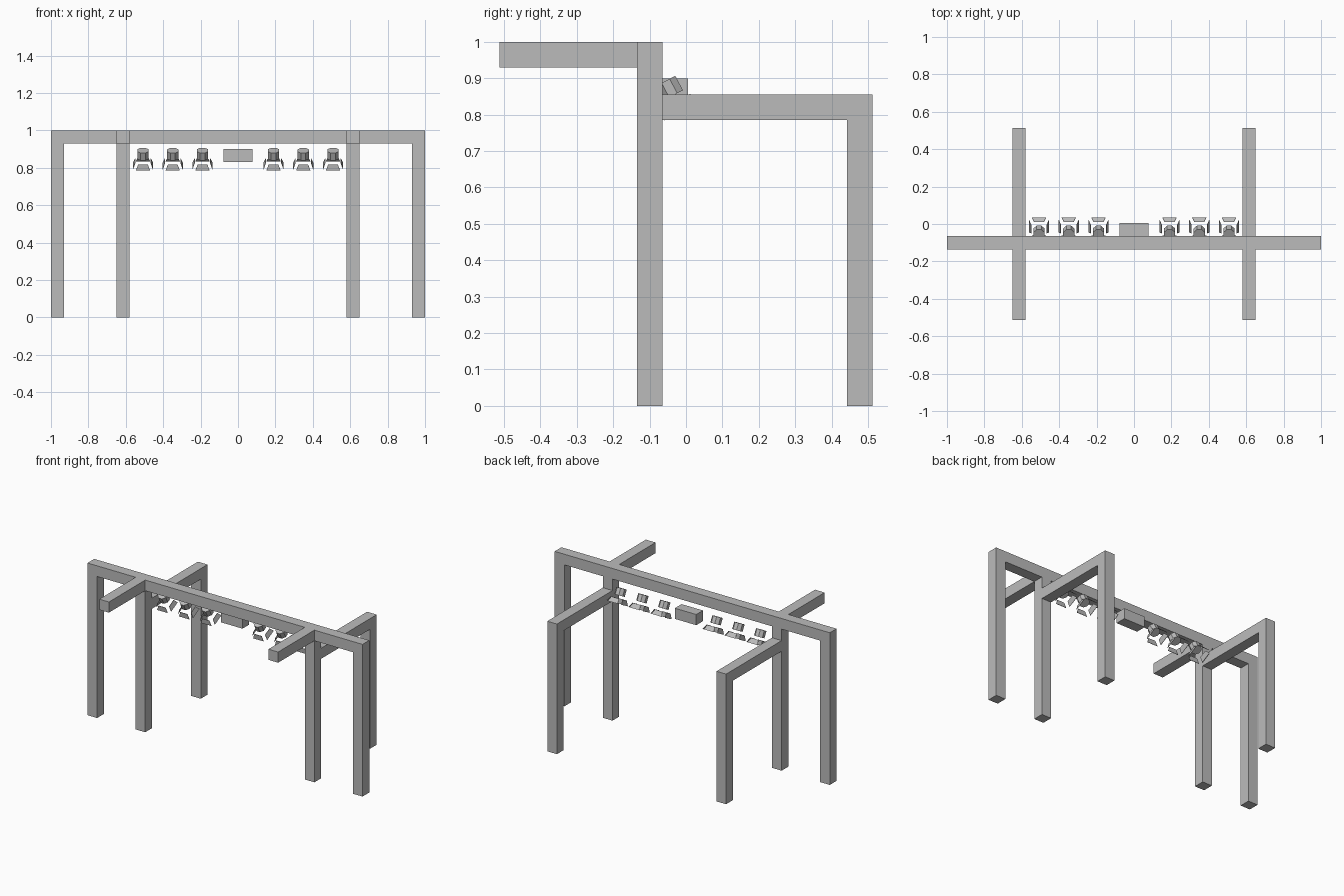
import bpy, bmesh, math
from mathutils import Matrix, Vector

if "Cube" in bpy.data.objects:
    bpy.data.objects.remove(bpy.data.objects["Cube"])

grey = bpy.data.materials.new("plain grey")
grey.diffuse_color = (0.5, 0.5, 0.5, 1)
grey.use_nodes = True
grey.node_tree.nodes["Principled BSDF"].inputs["Base Color"].default_value = grey.diffuse_color


def finish(name, bm):
    bmesh.ops.recalc_face_normals(bm, faces=bm.faces[:])
    me = bpy.data.meshes.new(name)
    bm.to_mesh(me)
    bm.free()
    me.materials.append(grey)
    ob = bpy.data.objects.new(name, me)
    bpy.context.collection.objects.link(ob)
    return ob


def box(name, x, y, z):
    """Box from (min, max) ranges."""
    bm = bmesh.new()
    size = [r[1] - r[0] for r in (x, y, z)]
    mid = [(r[1] + r[0]) / 2 for r in (x, y, z)]
    bmesh.ops.create_cube(bm, size=1, matrix=Matrix.Translation(mid) @ Matrix.Diagonal((*size, 1)))
    return finish(name, bm)


# Truss frame: crossbeam, outer legs, inner legs, front arms, rear arms and rear legs
MAIN_Y = (-0.135, -0.065)
box("crossbeam", (-1, 1), MAIN_Y, (0.93, 1))
for side, s in (("left", -1), ("right", 1)):
    outer = sorted((s * 0.93, s * 1.0))
    inner = sorted((s * 0.58, s * 0.65))
    box(side + "_outer_leg", outer, MAIN_Y, (0, 0.93))
    box(side + "_inner_leg", inner, MAIN_Y, (0, 0.93))
    box(side + "_front_arm", inner, (-0.512, -0.135), (0.93, 1))
    box(side + "_rear_arm", inner, (-0.065, 0.512), (0.785, 0.855))
    box(side + "_rear_leg", inner, (0.442, 0.512), (0, 0.785))

# Central box hung behind the crossbeam
box("centre_box", (-0.078, 0.078), (-0.065, 0.005), (0.83, 0.90))

# Spotlights: octagonal can aimed down and back, with four splayed barn doors
TILT = math.radians(28)
CAN_LENGTH = 0.045
HINGE_R, HINGE_D = 0.041, 0.018


def spotlight(index, x):
    # local -z is the aim direction, origin at the can's open end
    place = Matrix.Translation((x, -0.035, 0.853)) @ Matrix.Rotation(TILT, 4, 'X')
    bm = bmesh.new()
    bmesh.ops.create_cone(bm, cap_ends=True, segments=8, radius1=0.0325, radius2=0.0325, depth=CAN_LENGTH,
                          matrix=Matrix.Translation((0, 0, CAN_LENGTH / 2)) @ Matrix.Rotation(math.pi / 8, 4, 'Z'))
    bm.transform(place)
    finish(f"spotlight_can_{index}", bm)

    bm = bmesh.new()
    splay, length, thick = math.radians(20), 0.033, 0.002
    for k in range(4):
        turn = Matrix.Rotation(k * math.pi / 2, 4, 'Z')
        layers = []
        for off in (0, thick):
            corners = []
            for half, d in ((-0.026, 0), (0.026, 0), (0.038, length), (-0.038, length)):
                p = Vector((half, HINGE_R + d * math.sin(splay) + off, -HINGE_D - d * math.cos(splay)))
                corners.append(bm.verts.new(turn @ p))
            layers.append(corners)
        a, b = layers
        bm.faces.new(a)
        bm.faces.new(b[::-1])
        for i in range(4):
            j = (i + 1) % 4
            bm.faces.new((a[i], a[j], b[j], b[i]))
    bm.transform(place)
    finish(f"barn_doors_{index}", bm)


for i, x in enumerate((-0.508, -0.349, -0.19, 0.19, 0.349, 0.508)):
    spotlight(i + 1, x)
